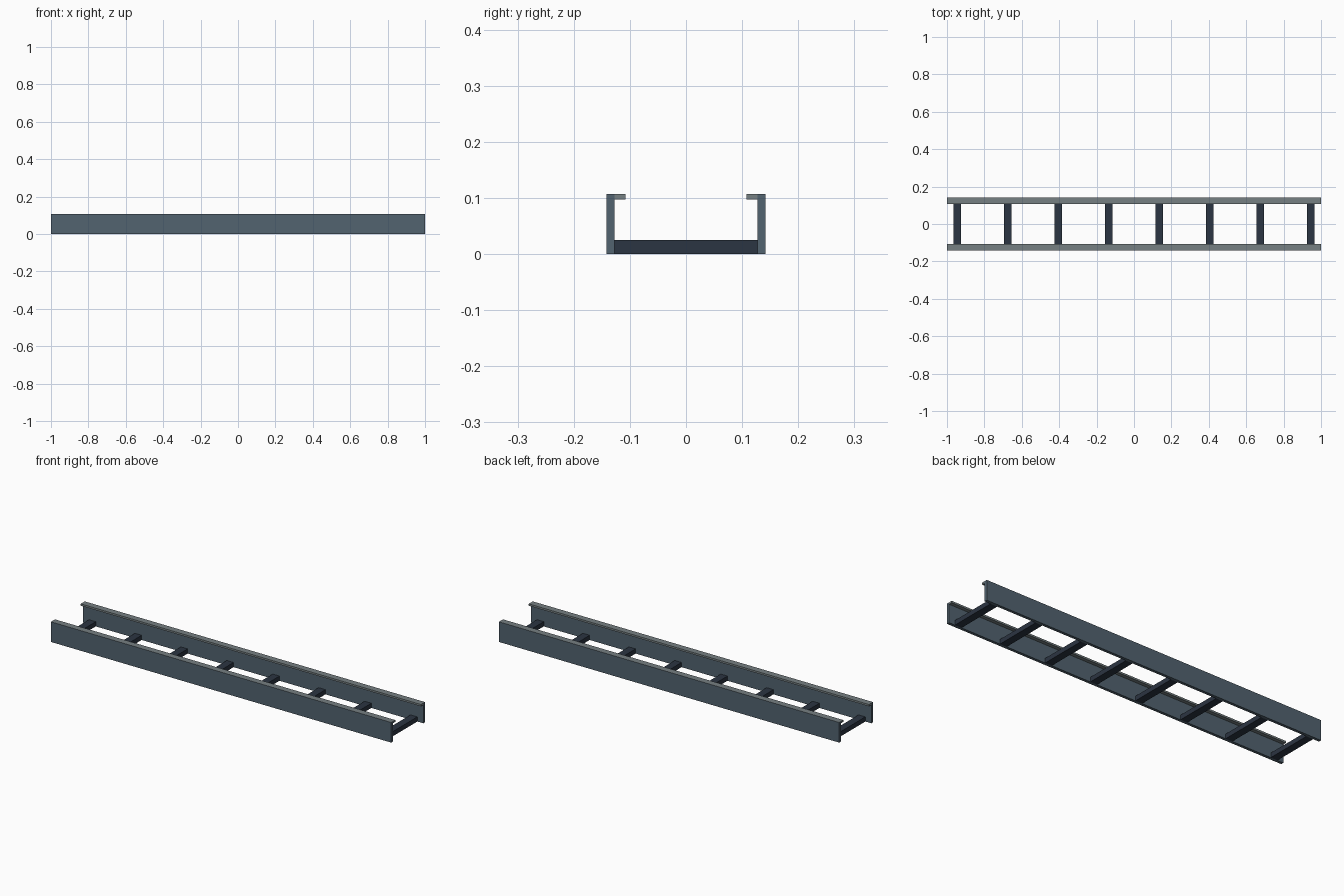
import bpy
import bmesh
from mathutils import Matrix

cube = bpy.data.objects.get("Cube")
if cube:
    bpy.data.objects.remove(cube)


def material(name, rgb):
    mat = bpy.data.materials.new(name)
    mat.use_nodes = True
    color = (*rgb, 1)
    mat.diffuse_color = color
    mat.node_tree.nodes["Principled BSDF"].inputs["Base Color"].default_value = color
    return mat


def box(name, low, high, *mats):
    """Box between two corners; a second material goes on the upward face."""
    size = [h - l for l, h in zip(low, high)]
    centre = [(h + l) / 2 for l, h in zip(low, high)]
    bm = bmesh.new()
    bmesh.ops.create_cube(bm, size=1, matrix=Matrix.LocRotScale(centre, None, size))
    bm.normal_update()
    for face in bm.faces:
        if len(mats) > 1 and face.normal.z > 0.5:
            face.material_index = 1
    mesh = bpy.data.meshes.new(name)
    bm.to_mesh(mesh)
    bm.free()
    for mat in mats:
        mesh.materials.append(mat)
    obj = bpy.data.objects.new(name, mesh)
    bpy.context.collection.objects.link(obj)
    return obj


steel = material("slate blue steel", (0.085, 0.125, 0.16))
edge = material("worn grey steel", (0.18, 0.215, 0.225))
dark = material("dark blue steel", (0.024, 0.035, 0.054))

LENGTH, HEIGHT = 2.0, 0.107
OUTER, INNER, LIP = 0.142, 0.127, 0.108
END = LENGTH / 2

# Side rails with inward lips along the top
for label, side in (("front", -1), ("back", 1)):
    def span(a, b):
        return sorted((side * a, side * b))
    y0, y1 = span(INNER, OUTER)
    box(label + "_rail", (-END, y0, 0), (END, y1, HEIGHT), steel, edge)
    y0, y1 = span(LIP, INNER)
    box(label + "_lip", (-END, y0, 0.097), (END, y1, HEIGHT), edge)

# Evenly spaced rungs between the rails
RUNGS, FIRST, HALF_WIDTH = 8, -0.945, 0.02
for i in range(RUNGS):
    x = FIRST - 2 * FIRST * i / (RUNGS - 1)
    box(f"rung_{i + 1}", (x - HALF_WIDTH, -INNER, 0), (x + HALF_WIDTH, INNER, 0.025), dark)
